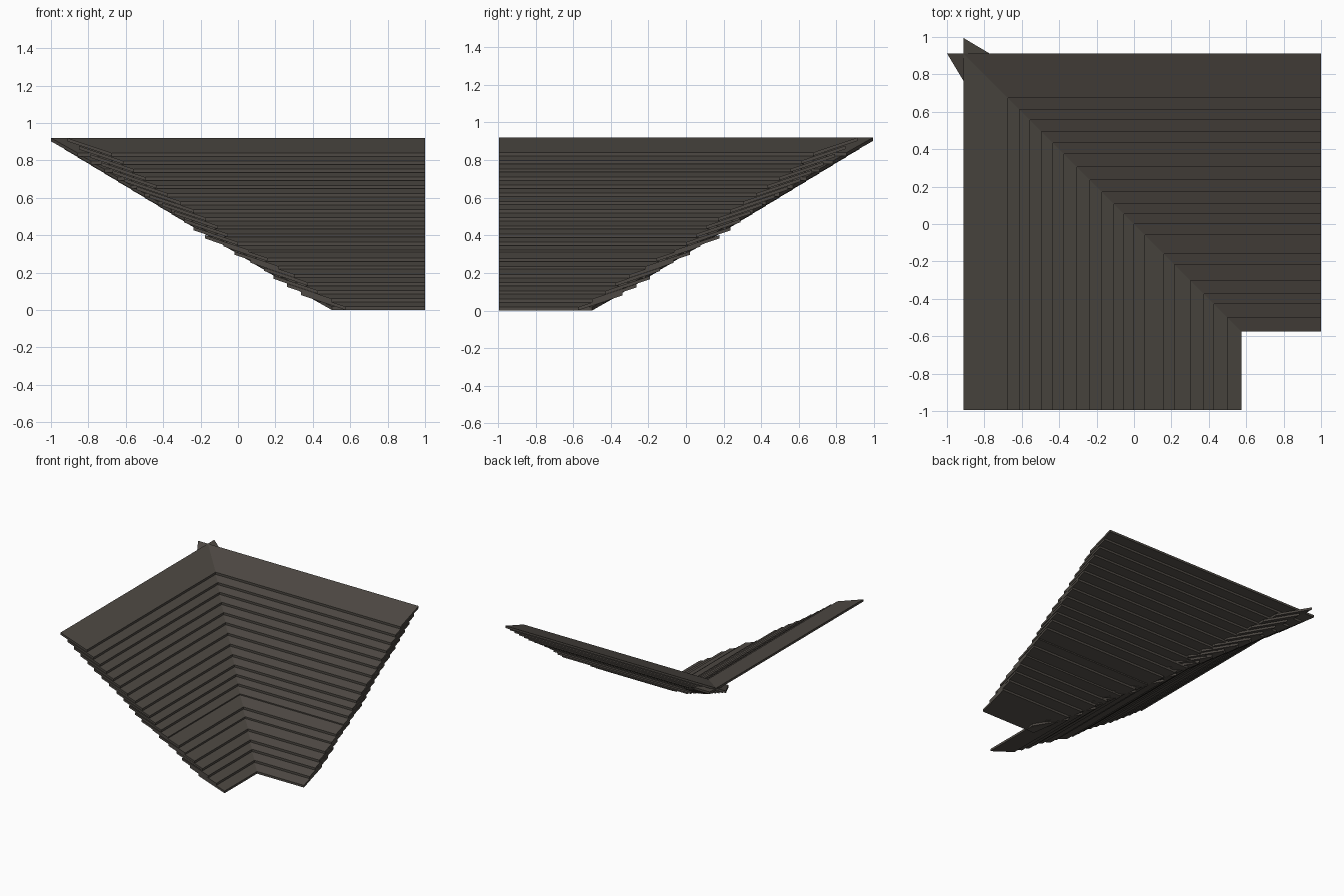
import bpy, bmesh

if "Cube" in bpy.data.objects:
    bpy.data.objects.remove(bpy.data.objects["Cube"])

mat = bpy.data.materials.new("weathered dark shingle")
mat.diffuse_color = (0.075, 0.066, 0.056, 1)
mat.use_nodes = True
mat.node_tree.nodes["Principled BSDF"].inputs["Base Color"].default_value = mat.diffuse_color

# Lower edge of every shingle course, measured up the slope from the eave
EDGES = [-.575, -.50, -.428, -.375, -.303, -.217, -.16, -.06, 0, .053,
         .106, .17, .235, .305, .373, .433, .495, .555, .612, .675]
N = len(EDGES) - 1
DEPTH, RISE, THICK = .237, .08, .018
CUT = .6            # slant of the mitred ends that run past the valley


def course(bm, i, place):
    """One tapered course: square at the gable end, slanted under the valley."""
    y0 = EDGES[i]
    y1 = y0 + DEPTH
    z0 = THICK + (.84 - THICK) * i / N
    z1 = z0 + RISE
    back = .36 - 1.36 * i / N
    front = back + CUT * DEPTH
    top = [(front, y0, z0), (1, y0, z0), (1, y1, z1), (back, y1, z1)]
    upper = [bm.verts.new(place(*p)) for p in top]
    lower = [bm.verts.new(place(x, y, z - THICK)) for x, y, z in top]
    bm.faces.new(upper)
    bm.faces.new(lower[::-1])
    for k in range(4):
        j = (k + 1) % 4
        bm.faces.new((upper[k], lower[k], lower[j], upper[j]))


def roof_slope(name, place):
    bm = bmesh.new()
    for i in range(N + 1):
        course(bm, i, place)
    bmesh.ops.recalc_face_normals(bm, faces=bm.faces)
    mesh = bpy.data.meshes.new(name)
    bm.to_mesh(mesh)
    bm.free()
    mesh.materials.append(mat)
    ob = bpy.data.objects.new(name, mesh)
    bpy.context.collection.objects.link(ob)


# Two slopes mirrored across the diagonal valley
roof_slope("back_roof_slope", lambda x, y, z: (x, y, z))
roof_slope("left_roof_slope", lambda x, y, z: (-y, -x * .995, z))
